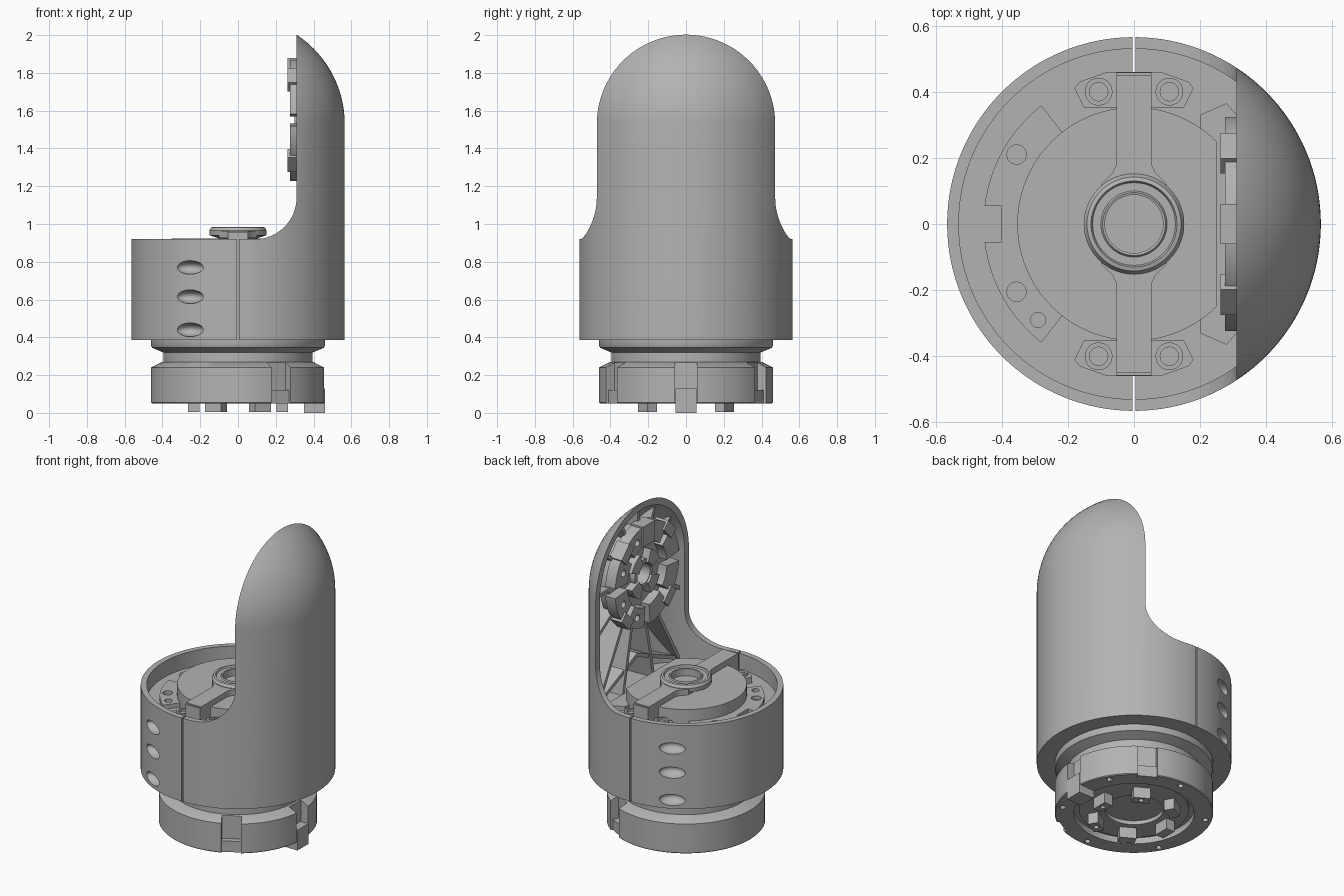
import bpy, bmesh
from math import sin, cos, pi, radians
from mathutils import Matrix, Vector

old = bpy.data.objects.get("Cube")
if old:
    bpy.data.objects.remove(old)

grey = bpy.data.materials.new("machined_grey")
grey.use_nodes = True
grey.diffuse_color = (0.45, 0.45, 0.45, 1)
grey.node_tree.nodes["Principled BSDF"].inputs["Base Color"].default_value = (0.45, 0.45, 0.45, 1)
parts = []


def finish(name, bm):
    bmesh.ops.recalc_face_normals(bm, faces=bm.faces[:])
    mesh = bpy.data.meshes.new(name)
    bm.to_mesh(mesh)
    bm.free()
    mesh.materials.append(grey)
    obj = bpy.data.objects.new(name, mesh)
    bpy.context.collection.objects.link(obj)
    parts.append(obj)
    return obj


def lathe(name, profile, closed=False, steps=96):
    bm = bmesh.new()
    vs = [bm.verts.new((r, 0, z)) for r, z in profile]
    pairs = list(zip(vs, vs[1:])) + ([(vs[-1], vs[0])] if closed else [])
    es = [bm.edges.new(p) for p in pairs]
    bmesh.ops.spin(bm, geom=vs + es, cent=(0, 0, 0), axis=(0, 0, 1),
                   angle=2 * pi, steps=steps, use_merge=True)
    bmesh.ops.remove_doubles(bm, verts=bm.verts[:], dist=1e-5)
    return finish(name, bm)


def prism(name, outline, low, high, matrix=Matrix()):
    bm = bmesh.new()
    face = bm.faces.new([bm.verts.new((x, y, low)) for x, y in outline])
    ext = bmesh.ops.extrude_face_region(bm, geom=[face])
    top = [v for v in ext["geom"] if isinstance(v, bmesh.types.BMVert)]
    bmesh.ops.translate(bm, verts=top, vec=(0, 0, high - low))
    bm.transform(matrix)
    return finish(name, bm)


def arc(r, a, b, n=24, cx=0, cy=0):
    angles = [radians(a + (b - a) * i / n) for i in range(n + 1)]
    return [(cx + r * cos(t), cy + r * sin(t)) for t in angles]


def circle(r, cx=0, cy=0, n=24):
    return arc(r, 0, 360, n, cx, cy)[:-1]


def rect(x0, x1, y0, y1):
    return [(x0, y0), (x1, y0), (x1, y1), (x0, y1)]


def sector(r0, r1, a, b, n=8):
    return arc(r1, a, b, n) + arc(r0, b, a, n)


def turn(degrees):
    return Matrix.Rotation(radians(degrees), 4, "Z")


def boolean(obj, other, op="DIFFERENCE", keep=False):
    mod = obj.modifiers.new("cut", "BOOLEAN")
    mod.operation, mod.object, mod.solver = op, other, "EXACT"
    deps = bpy.context.evaluated_depsgraph_get()
    deps.update()
    mesh = bpy.data.meshes.new_from_object(obj.evaluated_get(deps))
    obj.modifiers.clear()
    obj.data = mesh
    if not keep:
        parts.remove(other)
        bpy.data.objects.remove(other)


# Outer shell: hollow capsule trimmed to a cup with a tall rear guard
R, INNER, DOME, FLOOR, RIM, CUT = 0.565, 0.53, 1.53, 0.82, 0.92, 0.31
dome_out = arc(R, 0, 90, 24, 0, DOME)
dome_in = arc(INNER, 90, 0, 24, 0, DOME)
shell = lathe("outer_shell", [(0.452, 0.385), (R, 0.385)] + dome_out + dome_in
              + [(INNER, FLOOR), (0.452, FLOOR), (0.452, 0.385)][:2] + [(0.452, 0.386)])
parts.remove(shell)
bpy.data.objects.remove(shell)
shell = lathe("outer_shell", [(0, 0.385), (R, 0.385)] + dome_out[:-1] + [(0, DOME + R)], steps=128)
cavity = lathe("cavity", [(0, FLOOR), (INNER, FLOOR)] + dome_in[:0:-1] + [(0, DOME + INNER)], steps=128)
boolean(shell, cavity)
boolean(shell, prism("bore", circle(0.452, n=96), 0.3, 0.9))
upright = Matrix(((1, 0, 0, 0), (0, 0, -1, 0), (0, 1, 0, 0), (0, 0, 0, 1)))
side = [(-1, RIM)] + arc(0.22, -90, 0, 16, CUT - 0.22, RIM + 0.22) + [(CUT, 2.3), (-1, 2.3)]
boolean(shell, prism("side_cutter", side, -1, 1, upright))
for s in (-1, 1):
    # Split line between the two halves of the cup
    ys = sorted((s * 0.457, s * 0.7))
    boolean(shell, prism("seam_cutter", rect(-0.004, 0.004, *ys), 0.3, 1.0))
    # Oval finger pockets
    for z in (0.44, 0.615, 0.77):
        bm = bmesh.new()
        bmesh.ops.create_uvsphere(bm, u_segments=24, v_segments=12, radius=1)
        spot = Vector((-0.255, s * 0.505, z))
        bm.transform(Matrix.Translation(spot) @ turn(s * 27) @ Matrix.Diagonal((0.078, 0.06, 0.036, 1)))
        boolean(shell, finish("pocket_cutter", bm))

# Lower housing with neck groove and stepped underside
base = lathe("lower_housing", [
    (0, 0.10), (0.17, 0.10), (0.17, 0.075), (0.32, 0.075), (0.32, 0.09), (0.35, 0.09),
    (0.35, 0.05), (0.455, 0.05), (0.46, 0.055), (0.46, 0.24), (0.40, 0.27), (0.395, 0.27),
    (0.395, 0.32), (0.455, 0.345), (0.46, 0.355), (0.46, 0.386), (0.455, 0.386),
    (0.455, 0.822), (0, 0.822)])
for k in range(6):
    a = k * 60
    boolean(base, prism("notch_cutter", rect(0.405, 0.6, -0.058, 0.058), 0.0, 0.272, turn(a)))
    hole = circle(0.018, 0.42 * cos(radians(a + 30)), 0.42 * sin(radians(a + 30)), 12)
    boolean(base, prism("hole_cutter", hole, 0.0, 0.08))
    # Step at the foot of each notch, and the drilled locating pegs
    if k:
        prism("notch_step", rect(0.39, 0.44, -0.057, 0.057), 0.05, 0.12, turn(a))
    peg = prism("locating_peg", rect(0.205, 0.265, -0.05, 0.05), 0.005, 0.08, turn(a))
    boolean(peg, prism("peg_hole", circle(0.016, 0.235, 0, 12), -0.02, 0.04, turn(a)))
prism("locating_key", rect(0.35, 0.46, -0.055, 0.055), 0.0, 0.13)

# Inner platform, raised disc and lugs
platform = prism("left_platform", sector(0.33, 0.455, 128, 232, 32), FLOOR, 0.85)
boolean(platform, prism("slot_cutter", rect(-0.5, -0.40, -0.055, 0.055), 0.8, 0.9))
for x, y, r in ((-0.355, 0.21, 0.03), (-0.355, -0.205, 0.03), (-0.29, -0.29, 0.023)):
    boolean(platform, prism("hole_cutter", circle(r, x, y, 12), 0.828, 0.9))
prism("right_platform", [(0.2, -0.33), (0.28, -0.365), (0.31, -0.33),
                         (0.31, 0.33), (0.28, 0.365), (0.2, 0.33)], FLOOR, 0.85)
prism("raised_disc", arc(0.353, 45, 315, 72), FLOOR, 0.924)
for s in (-1, 1):
    lug = [(-0.18, 0.41), (-0.165, 0.43), (-0.08, 0.46), (0.08, 0.46), (0.165, 0.43), (0.18, 0.41),
           (0.15, 0.35), (-0.15, 0.35)]
    prism("bolt_lug", [(x, s * y) for x, y in lug], FLOOR, 0.86)
    for x in (-0.107, 0.107):
        bolt = prism("lug_bolt", circle(0.042, x, s * 0.40), 0.84, 0.875)
        boolean(bolt, prism("bolt_socket", circle(0.028, x, s * 0.40), 0.86, 0.9))

# Cross bar with hooked ends and central ring
half = [(0.053, 0.45), (0.053, 0.18), (0.065, 0.155), (0.10, 0.12)]
right = half + [(x, -y) for x, y in reversed(half)]
bar = prism("cross_bar", right + [(-x, -y) for x, y in right], 0.925, 0.962)
for s in (-1, 1):
    ys = sorted((s * 0.352, s * 0.458))
    prism("bar_end", rect(-0.053, 0.053, *ys), FLOOR, 0.955)
boolean(bar, prism("ring_bore", circle(0.10, n=48), 0.9, 1.0))
lathe("bar_ring", [(0.088, 0.92), (0.15, 0.94), (0.152, 0.965), (0.142, 0.982), (0.13, 0.985),
                   (0.125, 0.975), (0.10, 0.975), (0.095, 0.982), (0.088, 0.98)], True, 64)
prism("ring_floor", circle(0.09, n=32), 0.92, 0.935)

# Ribs inside the rear guard, trimmed to the shell wall
HUB = 1.55
face_on = Matrix(((0, 0, 1, 0), (1, 0, 0, 0), (0, 1, 0, HUB), (0, 0, 0, 1)))
limit = lathe("rib_limit", [(0, 0.815), (0.54, 0.815)] + arc(0.54, 0, 88, 20, 0, DOME) + [(0, DOME + 0.54)])
for a in (0, 35, 65, 90, 115, 145, 180, 212, 240, 258, 282, 300, 328):
    rib = prism("guard_rib", rect(0.2, 0.95, -0.011, 0.011), 0.335, 0.6, face_on @ turn(a))
    boolean(rib, limit, "INTERSECT", True)
for s in (-1, 1):
    brace = [(0, -0.52), (s * 0.42, -0.70), (s * 0.42, -0.725), (0, -0.545)]
    rib = prism("guard_brace", brace, 0.345, 0.6, face_on)
    boolean(rib, limit, "INTERSECT", True)
parts.remove(limit)
bpy.data.objects.remove(limit)

# Toothed coupling mounted in the rear guard
plate = prism("coupling_plate", circle(0.30, n=64), 0.335, 0.40, face_on)
boolean(plate, prism("coupling_bore", circle(0.07), 0.3, 0.385, face_on))
for k in range(8):
    a = k * 45 + 22.5
    tooth = prism("coupling_tooth", sector(0.20, 0.325, a - 17, a + 17), 0.275, 0.345, face_on)
    hole = circle(0.022, 0.26 * cos(radians(a)), 0.26 * sin(radians(a)), 12)
    boolean(tooth, prism("tooth_hole", hole, 0.25, 0.32, face_on))
for a in (45, 135, 225, 315):
    prism("coupling_pad", rect(0.27, 0.335, -0.055, 0.055), 0.262, 0.35, face_on @ turn(a))
prism("top_pad", rect(0.20, 0.33, -0.06, 0.06), 0.262, 0.35, face_on @ turn(90))
for a in (0, 90, 180, 270):
    prism("clutch_lobe", sector(0.07, 0.15, a - 24, a + 24), 0.285, 0.35, face_on @ turn(45))
prism("clutch_collar", sector(0.065, 0.09, 0, 359.9, 40), 0.30, 0.35, face_on)

# Smooth curved faces, keep edges crisp
bpy.ops.object.select_all(action="DESELECT")
for obj in parts:
    obj.select_set(True)
bpy.context.view_layer.objects.active = shell
bpy.ops.object.shade_smooth_by_angle(angle=radians(30))
